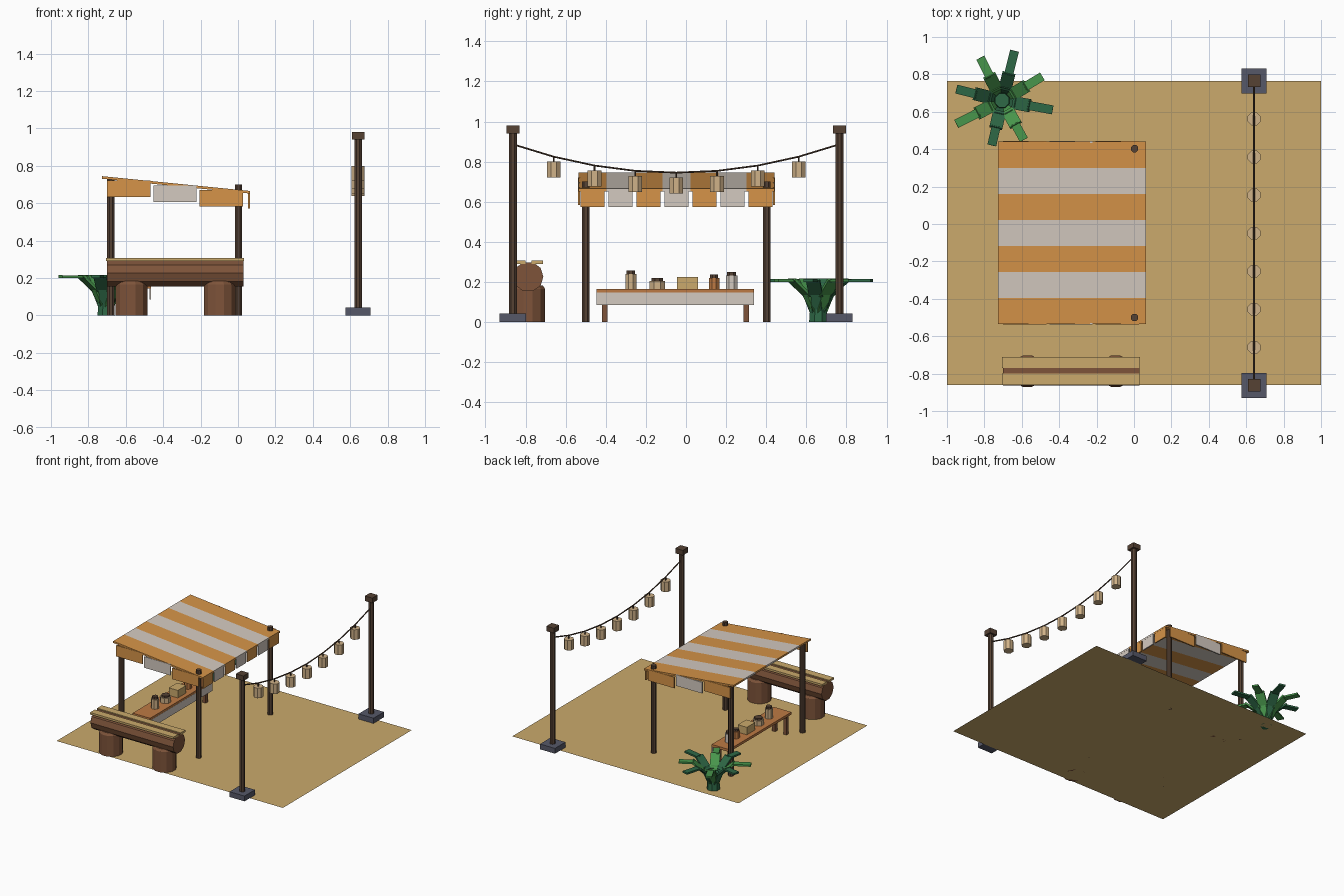
import bpy, bmesh, math
from mathutils import Vector, Matrix

if "Cube" in bpy.data.objects:
    bpy.data.objects.remove(bpy.data.objects["Cube"])


def mat(name, r, g, b):
    m = bpy.data.materials.new(name)
    m.diffuse_color = [((c / 255 + 0.055) / 1.055) ** 2.4 for c in (r, g, b)] + [1]
    m.use_nodes = True
    m.node_tree.nodes["Principled BSDF"].inputs["Base Color"].default_value = m.diffuse_color
    return m


SAND = mat("sand_straw", 203, 170, 108)
ORANGE = mat("orange_cloth", 214, 148, 72)
WHITE = mat("white_cloth", 212, 202, 192)
DARK = mat("dark_wood", 86, 66, 52)
LOG = mat("log_brown", 126, 84, 58)
STONE = mat("grey_stone", 86, 88, 104)
GREEN1 = mat("dark_green", 46, 104, 70)
GREEN2 = mat("light_green", 72, 150, 76)
CREAM = mat("lantern_tan", 208, 178, 136)
COPPER = mat("table_wood", 190, 122, 68)


def finish(name, bm, *mats):
    bmesh.ops.recalc_face_normals(bm, faces=bm.faces)
    me = bpy.data.meshes.new(name)
    bm.to_mesh(me)
    bm.free()
    for m in mats:
        me.materials.append(m)
    ob = bpy.data.objects.new(name, me)
    bpy.context.collection.objects.link(ob)
    return ob


def box(name, x0, x1, y0, y1, z0, z1, m):
    bm = bmesh.new()
    bmesh.ops.create_cube(bm, size=1, matrix=Matrix.Translation(
        ((x0 + x1) / 2, (y0 + y1) / 2, (z0 + z1) / 2)) @ Matrix.Diagonal((x1 - x0, y1 - y0, z1 - z0, 1)))
    return finish(name, bm, m)


def rod(name, p, q, r, m, n=8, r2=None):
    """Cylinder or cone from p to q."""
    p, q = Vector(p), Vector(q)
    d = q - p
    bm = bmesh.new()
    rot = d.to_track_quat('Z', 'Y').to_matrix().to_4x4()
    bmesh.ops.create_cone(bm, cap_ends=True, segments=n, radius1=r, radius2=r if r2 is None else r2,
                          depth=d.length, matrix=Matrix.Translation((p + q) / 2) @ rot
                          @ Matrix.Rotation(math.pi / n, 4, 'Z'))
    return finish(name, bm, m)


# ground sheet
bm = bmesh.new()
bm.faces.new([bm.verts.new(v) for v in ((-1, -.862, 0), (1, -.862, 0), (1, .765, 0), (-1, .765, 0))])
finish("ground_mat", bm, SAND)

# striped sloping canopy: one strip per stripe
X0, X1, Y0, Y1 = -.728, .064, -.535, .44
STEP = (Y1 - Y0) / 7


def roof(x):
    return .745 - .1 * (x - X0)


bm = bmesh.new()
for i in range(7):
    a, b = Y0 + i * STEP, Y0 + (i + 1) * STEP
    top = [bm.verts.new((x, y, roof(x))) for x, y in ((X0, a), (X1, a), (X1, b), (X0, b))]
    low = [bm.verts.new((v.co.x, v.co.y, v.co.z - .014)) for v in top]
    faces = [bm.faces.new(top), bm.faces.new(low[::-1])]
    faces += [bm.faces.new((top[k], low[k], low[(k + 1) % 4], top[(k + 1) % 4])) for k in range(4)]
    for f in faces:
        f.material_index = i % 2
finish("canopy", bm, ORANGE, WHITE)

# hanging flaps on the front edge and both sides
for i in range(7):
    yc = Y0 + (i + .5) * STEP
    box("front_flap", .053, .063, yc - .06, yc + .06, .573, .66, (ORANGE, WHITE)[i % 2])
for i in range(3):
    x = -.70 + i * .247
    z = roof(x + .117) - .01
    for y in (Y0 + .002, Y1 - .002):
        box("side_flap", x, x + .232, y - .005, y + .005, z - .088, z, (ORANGE, WHITE)[i % 2])

# canopy poles
for y in (-.5, .403):
    rod("front_canopy_pole", (.003, y, 0), (.003, y, .7), .021, DARK)
    rod("back_canopy_pole", (-.68, y, 0), (-.68, y, .73), .021, DARK)

# table with a cloth skirt
box("table_top", -.62, -.465, -.445, .34, .145, .165, COPPER)
box("table_skirt", -.472, -.464, -.445, .34, .085, .147, WHITE)
for x in (-.6, -.5):
    for y in (-.405, .3):
        box("table_leg", x - .014, x + .014, y - .014, y + .014, 0, .146, LOG)

# goods on the table: y, radius, body top, lid top, colour
for y, r, z, lid, m in ((-.275, .03, .24, .258, CREAM), (-.143, .042, .206, .22, CREAM),
                        (.14, .028, .22, .236, COPPER), (.227, .031, .232, .25, WHITE)):
    rod("jar", (-.54, y, .165), (-.54, y, z), r, m)
    rod("jar_lid", (-.54, y, z), (-.54, y, lid), r * .75, DARK)
box("goods_box", -.58, -.5, -.045, .06, .165, .225, SAND)

# log bench
rod("bench_log", (-.7, -.787, .226), (.03, -.787, .226), .076, LOG, 10)
for y0, y1 in ((-.86, -.8), (-.77, -.712)):
    box("bench_plank", -.705, .033, y0, y1, .29, .306, SAND)
for x in (-.57, -.098):
    rod("bench_stump", (x, -.787, 0), (x, -.787, .165), .088, LOG, 12)
    rod("bench_stump_top", (x, -.787, .165), (x, -.787, .183), .088, LOG, 12, .075)

# lantern posts
PX = .642
for y in (-.863, .765):
    box("post_base", PX - .066, PX + .066, y - .066, y + .066, 0, .042, STONE)
    rod("lantern_post", (PX, y, .04), (PX, y, .945), .022, DARK)
    box("post_cap", PX - .033, PX + .033, y - .033, y + .033, .94, .98, DARK)


# sagging rope with lanterns
def sag(y):
    return .745 + .14 * ((y + .049) / .81) ** 2


ys = [-.049 + .2036 * k for k in range(-4, 5)]
for a, b in zip(ys, ys[1:]):
    rod("rope", (PX, a, sag(a)), (PX, b, sag(b)), .005, DARK, 6)
for y in ys[1:-1]:
    z = sag(y)
    rod("lantern_cord", (PX, y, z), (PX, y, z - .026), .005, DARK, 6)
    rod("lantern", (PX, y, z - .025), (PX, y, z - .105), .037, CREAM)


# leafy plant: each leaf is three flat slabs bending outward
def leaf(angle, reach, m):
    bm = bmesh.new()
    for r0, z0, r1, z1, w in ((.02, .03, .075, .15, .05), (.06, .13, .15, .212, .07),
                              (.14, .206, reach, .208, .048)):
        d = Vector((r1 - r0, 0, z1 - z0))
        mtx = (Matrix.Translation((-.705, .66, 0)) @ Matrix.Rotation(math.radians(angle), 4, 'Z')
               @ Matrix.Translation(((r0 + r1) / 2, 0, (z0 + z1) / 2))
               @ Matrix.Rotation(-math.atan2(d.z, d.x), 4, 'Y') @ Matrix.Diagonal((d.length, w, .014, 1)))
        bmesh.ops.create_cube(bm, size=1, matrix=mtx)
    finish("plant_leaf", bm, m)


for i, (angle, reach) in enumerate(((117, .257), (76, .274), (31, .251), (-10.5, .275),
                                    (-61, .24), (-103, .246), (-153, .275), (166, .252))):
    leaf(angle, reach, (GREEN2, GREEN1)[i % 2])
rod("plant_core", (-.705, .66, 0), (-.705, .66, .13), .05, GREEN1, 8, .04)
